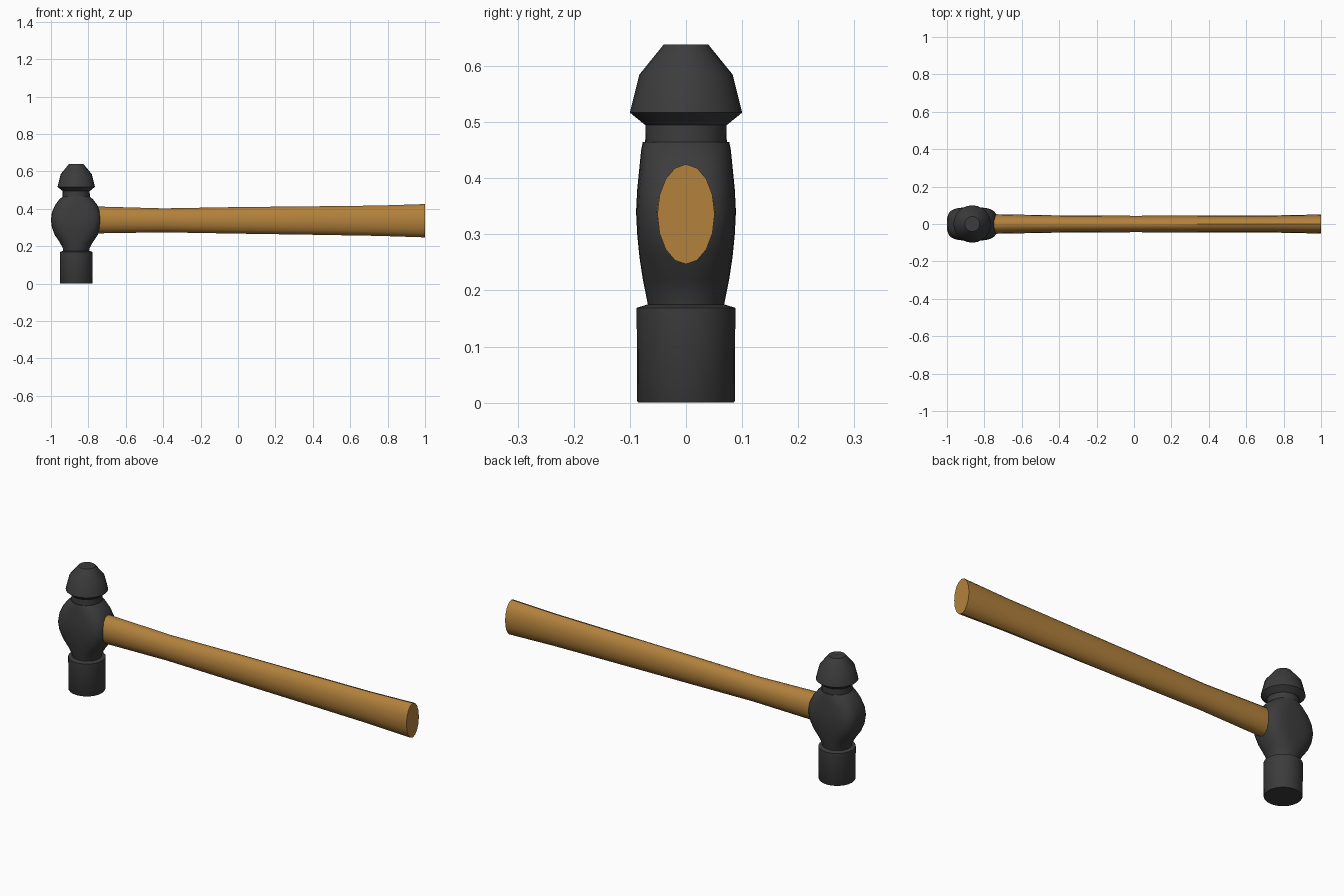
import bpy, bmesh, math

cube = bpy.data.objects.get("Cube")
if cube:
    bpy.data.objects.remove(cube)


def material(name, color):
    m = bpy.data.materials.new(name)
    m.diffuse_color = (*color, 1)
    m.use_nodes = True
    for node in m.node_tree.nodes:
        if node.type == 'BSDF_PRINCIPLED':
            node.inputs["Base Color"].default_value = (*color, 1)
            node.inputs["Roughness"].default_value = 0.6
    return m


def rounded(t, power):
    # Unit superellipse: power 2 is round, higher is boxier
    c, s = math.cos(t), math.sin(t)
    p = 2 / power
    return math.copysign(abs(c) ** p, c), math.copysign(abs(s) ** p, s)


def loft(name, sections, place, sides, mat):
    # Each section: (position, half width, half depth, power, centre shift)
    bm = bmesh.new()
    rings = []
    for pos, a, b, power, shift in sections:
        ring = []
        for i in range(sides):
            u, v = rounded(math.tau * i / sides, power)
            ring.append(bm.verts.new(place(pos, a * u, b * v + shift)))
        rings.append(ring)
    for r0, r1 in zip(rings, rings[1:]):
        for i in range(sides):
            j = (i + 1) % sides
            bm.faces.new((r0[i], r0[j], r1[j], r1[i]))
    bm.faces.new(rings[0])
    bm.faces.new(rings[-1])
    bmesh.ops.recalc_face_normals(bm, faces=bm.faces)
    mesh = bpy.data.meshes.new(name)
    bm.to_mesh(mesh)
    bm.free()
    obj = bpy.data.objects.new(name, mesh)
    bpy.context.collection.objects.link(obj)
    mesh.materials.append(mat)
    bpy.ops.object.select_all(action='DESELECT')
    obj.select_set(True)
    bpy.context.view_layer.objects.active = obj
    bpy.ops.object.shade_smooth_by_angle(angle=math.radians(35))
    return obj


HEAD_X = -0.865
iron = material("dark iron", (0.045, 0.045, 0.045))
wood = material("warm wood", (0.45, 0.22, 0.045))


def upright(z, x, y):
    return (HEAD_X + x, y, z)


def lengthwise(x, y, z):
    return (x, y, z)


def round_part(name, profile):
    loft(name, [(z, r, r, 2, 0) for z, r in profile], upright, 24, iron)


# Flat striking face
round_part("striking_face", [(0, 0.085), (0.003, 0.087), (0.169, 0.088), (0.176, 0.066)])

# Bulging middle of the head: wide along the handle, flatter across
body = [(0.165, 0.068, 0.066, 2), (0.19, 0.072, 0.071, 2.1), (0.22, 0.088, 0.077, 2.3),
        (0.26, 0.115, 0.083, 2.8), (0.30, 0.130, 0.087, 3.2), (0.34, 0.135, 0.089, 3.4),
        (0.38, 0.130, 0.087, 3.2), (0.42, 0.113, 0.083, 2.8), (0.45, 0.090, 0.080, 2.3),
        (0.465, 0.073, 0.077, 2)]
loft("head_body", [(*s, 0) for s in body], upright, 32, iron)

# Neck and rounded peen
round_part("neck", [(0.45, 0.073), (0.50, 0.072)])
round_part("peen", [(0.495, 0.073), (0.517, 0.100), (0.585, 0.083), (0.638, 0.040)])

# Oval handle, flaring towards the grip end
handle = [(-0.80, 0.053, 0.073, 0.340), (-0.72, 0.052, 0.071, 0.340),
          (-0.40, 0.046, 0.064, 0.338), (0.0, 0.044, 0.071, 0.338),
          (0.40, 0.045, 0.076, 0.337), (0.75, 0.046, 0.081, 0.336),
          (1.0, 0.051, 0.089, 0.336)]
loft("handle", [(x, a, b, 2, z) for x, a, b, z in handle], lengthwise, 16, wood)
